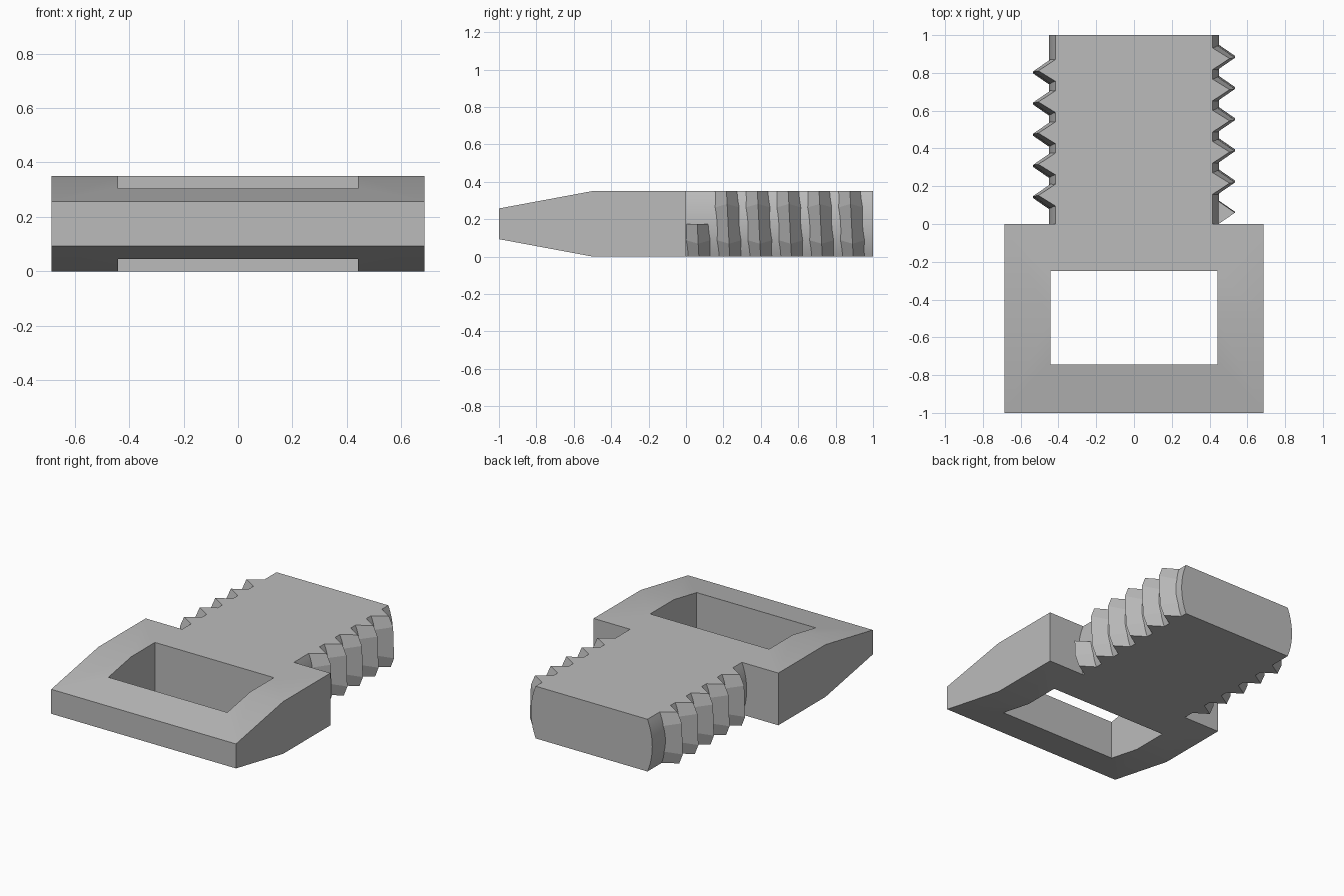
import bpy, bmesh
from math import radians, sin, cos, pi, asin, tau

if "Cube" in bpy.data.objects:
    bpy.data.objects.remove(bpy.data.objects["Cube"])

HEIGHT = 0.35
MID = HEIGHT / 2
CORE, CREST = 0.45, 0.545          # shank and thread radii
PITCH, START = 0.165, 0.06

grey = bpy.data.materials.new("plain grey")
grey.use_nodes = True
COLOUR = (0.5, 0.5, 0.5, 1)
grey.diffuse_color = COLOUR
grey.node_tree.nodes["Principled BSDF"].inputs["Base Color"].default_value = COLOUR


def finish(bm, name):
    bmesh.ops.recalc_face_normals(bm, faces=bm.faces)
    mesh = bpy.data.meshes.new(name)
    bm.to_mesh(mesh)
    bm.free()
    mesh.materials.append(grey)
    obj = bpy.data.objects.new(name, mesh)
    bpy.context.collection.objects.link(obj)
    return obj


def prism(name, outline, offset):
    """Extrude a closed outline of 3D points along offset."""
    bm = bmesh.new()
    face = bm.faces.new([bm.verts.new(p) for p in outline])
    side = bmesh.ops.extrude_face_region(bm, geom=[face])["geom"]
    bmesh.ops.translate(bm, vec=offset,
                        verts=[v for v in side if isinstance(v, bmesh.types.BMVert)])
    return finish(bm, name)


def smooth(obj):
    bpy.ops.object.select_all(action='DESELECT')
    obj.select_set(True)
    bpy.context.view_layer.objects.active = obj
    bpy.ops.object.shade_smooth_by_angle(angle=radians(30))


# Head: tapered block with a rectangular slot
W = 0.685
side = [(0, 0), (-0.5, 0), (-1, 0.093), (-1, 0.257), (-0.5, HEIGHT), (0, HEIGHT)]
head = prism("head", [(-W, y, z) for y, z in side], (2 * W, 0, 0))
S = 0.441
slot = prism("slot_cutter",
             [(-S, -0.743, -1), (S, -0.743, -1), (S, -0.25, -1), (-S, -0.25, -1)],
             (0, 0, 2))
cut = head.modifiers.new("slot", 'BOOLEAN')
cut.operation, cut.object, cut.solver = 'DIFFERENCE', slot, 'EXACT'
bpy.context.view_layer.objects.active = head
bpy.ops.object.modifier_apply(modifier=cut.name)
bpy.data.objects.remove(slot)
smooth(head)

# Shank: cylinder with flat top and bottom
limit = asin(MID / CORE)
STEPS = 16
arc = [limit * (2 * i / STEPS - 1) for i in range(STEPS + 1)]
outline = [(CORE * cos(a + t), -0.01, MID + CORE * sin(a + t))
           for t in (0, pi) for a in arc]
smooth(prism("shank", outline, (0, 1.01, 0)))

# Thread: faceted helical ridges, trimmed level with the flats
SEG = radians(22.5)


def ridge(name, turn):
    angles = [k * SEG for k in (-1.5, -0.5, 0.5, 1.5)]
    scale = [1] * 4
    if turn == 0:                      # the thread begins mid-facet
        angles = [0] + angles[2:]
        scale = [cos(SEG / 2), 1, 1]
    bm = bmesh.new()
    rings = []
    for a, s in zip(angles, scale):
        theta = turn * tau + a
        y = START + PITCH * theta / tau
        section = ((0.437, -0.073), (CREST, 0), (0.437, 0.073))
        rings.append([bm.verts.new((r * s * cos(theta), y + d, MID - r * s * sin(theta)))
                      for r, d in section])
    for p, q in zip(rings, rings[1:]):
        for i in range(3):
            j = (i + 1) % 3
            bm.faces.new((p[i], p[j], q[j], q[i]))
    bm.faces.new(rings[0])
    bm.faces.new(rings[-1])
    for z, n in ((0, -1), (HEIGHT, 1)):
        bmesh.ops.bisect_plane(bm, geom=bm.verts[:] + bm.edges[:] + bm.faces[:],
                               plane_co=(0, 0, z), plane_no=(0, 0, n), clear_outer=True)
        bmesh.ops.holes_fill(bm, edges=[e for e in bm.edges if e.is_boundary])
    finish(bm, name)


for i in range(6):
    ridge(f"left_thread_{i + 1}", i)
    if i < 5:
        ridge(f"right_thread_{i + 1}", i + 0.5)
